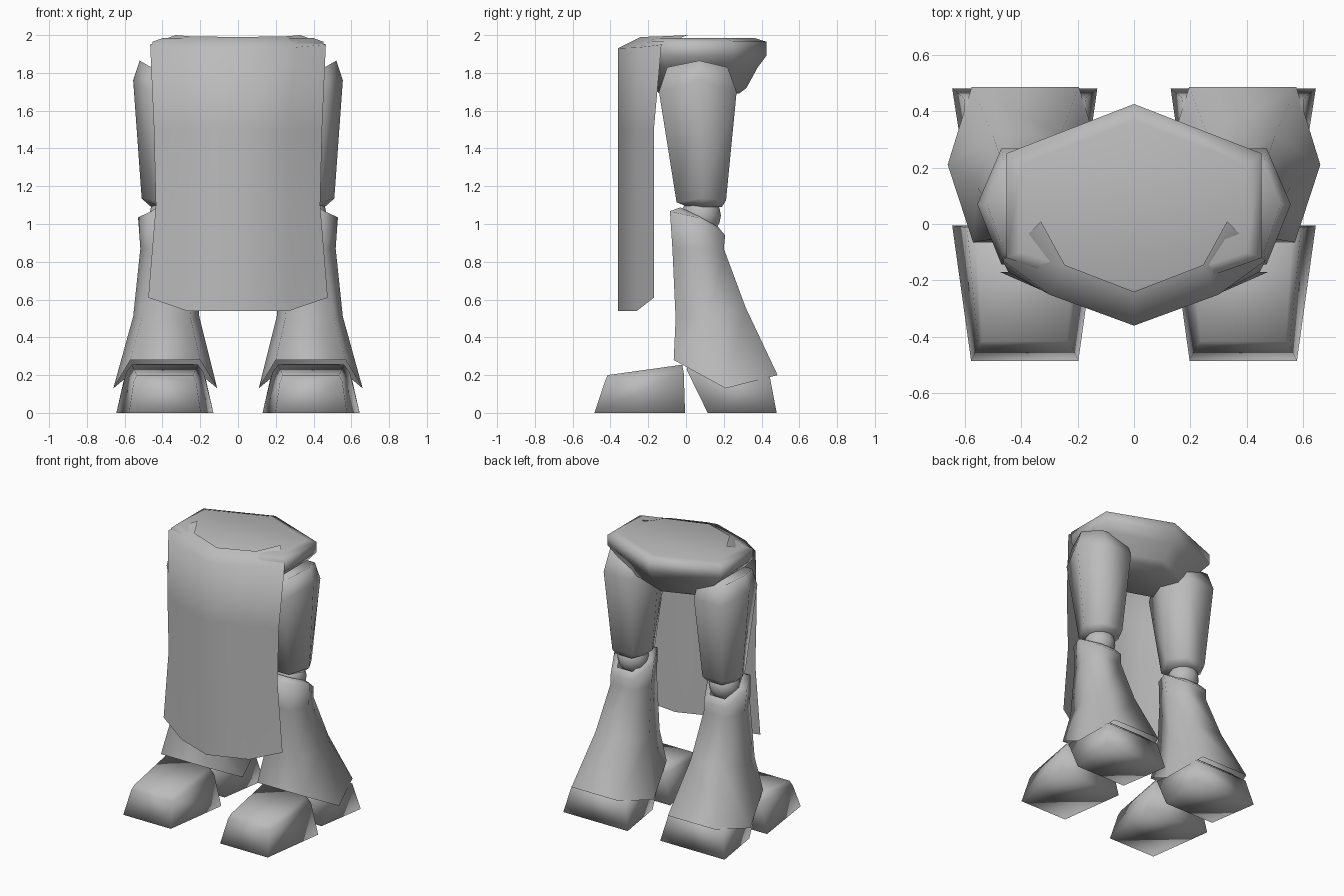
import bpy, bmesh, math
from mathutils import Vector

cube = bpy.data.objects.get("Cube")
if cube:
    bpy.data.objects.remove(cube, do_unlink=True)

grey = bpy.data.materials.new("plain_grey")
grey.use_nodes = True
grey.diffuse_color = (0.5, 0.5, 0.5, 1)
bsdf = next(n for n in grey.node_tree.nodes if n.type == 'BSDF_PRINCIPLED')
bsdf.inputs["Base Color"].default_value = (0.5, 0.5, 0.5, 1)
bsdf.inputs["Roughness"].default_value = 0.6


def finish(name, bm):
    """Turn a bmesh into a smooth grey object."""
    bmesh.ops.recalc_face_normals(bm, faces=bm.faces)
    for f in bm.faces:
        f.smooth = True
    me = bpy.data.meshes.new(name)
    bm.to_mesh(me)
    bm.free()
    me.materials.append(grey)
    obj = bpy.data.objects.new(name, me)
    bpy.context.collection.objects.link(obj)
    return obj


def loft(name, rings, closed=True, caps=(True, True)):
    """Skin a list of equal-length point rings, optionally capping the ends."""
    bm = bmesh.new()
    rows = [[bm.verts.new(p) for p in ring] for ring in rings]
    n = len(rows[0])
    for a, b in zip(rows, rows[1:]):
        for i in range(n if closed else n - 1):
            j = (i + 1) % n
            bm.faces.new((a[i], a[j], b[j], b[i]))
    if caps[0]:
        bm.faces.new(rows[0])
    if caps[1]:
        bm.faces.new(rows[-1])
    return finish(name, bm)


def hip_ring(z, w, back, side_back, side_front, front):
    """Six-sided ring with corners at the centre front and back."""
    return [(0, back, z), (w, side_back, z), (w, side_front, z),
            (0, front, z), (-w, side_front, z), (-w, side_back, z)]


def leg_ring(s, cx, half, side, back, front):
    """Six-sided ring with corners at the sides; side/back/front are
    (y, z) or (half width, y, z)."""
    (sy, sz), (bw, by, bz), (fw, fy, fz) = side, back, front
    pts = [(half, sy, sz), (bw, by, bz), (-bw, by, bz),
           (-half, sy, sz), (-fw, fy, fz), (fw, fy, fz)]
    return [(s * (cx + x), y, z) for x, y, z in pts]


def box_ring(s, cx, back, front):
    """Four-sided ring from (half width, y, z) at the back and front."""
    (bw, by, bz), (fw, fy, fz) = back, front
    return [(s * (cx + x), y, z) for x, y, z in
            ((bw, by, bz), (-bw, by, bz), (-fw, fy, fz), (fw, fy, fz))]


# Pelvis
loft("pelvis", [
    hip_ring(1.69, 0.24, 0.28, 0.19, -0.06, -0.14),
    hip_ring(1.72, 0.29, 0.32, 0.21, -0.08, -0.17),
    hip_ring(1.83, 0.40, 0.38, 0.23, -0.11, -0.24),
    hip_ring(1.89, 0.452, 0.425, 0.25, -0.12, -0.28),
    hip_ring(1.965, 0.452, 0.425, 0.25, -0.12, -0.28),
    hip_ring(1.984, 0.40, 0.365, 0.21, -0.10, -0.23),
])

# Front apron: each row gives edge, middle and centre points
apron_rows = [
    ((0.475, -0.17, 0.61), (0.27, -0.26, 0.54), (0, -0.36, 0.54)),
    ((0.435, -0.17, 1.10), (0.27, -0.26, 1.10), (0, -0.36, 1.10)),
    ((0.445, -0.17, 1.50), (0.27, -0.26, 1.50), (0, -0.36, 1.50)),
    ((0.465, -0.13, 1.95), (0.30, -0.25, 1.935), (0, -0.36, 1.93)),
    ((0.33, 0.01, 2.00), (0.245, -0.145, 1.993), (0, -0.24, 1.99)),
]
loft("apron", [[(-x, y, z) for x, y, z in r[:2]] + [r[2]] + [r[1], r[0]]
               for r in apron_rows], closed=False, caps=(False, False))

for label, s in (("left", 1), ("right", -1)):
    # Thigh: tapered shell, widest just below the hip
    loft(label + "_thigh", [
        leg_ring(s, 0.36, 0.10, (0.09, 1.09), (0.06, 0.19, 1.09), (0.06, 0.0, 1.095)),
        leg_ring(s, 0.36, 0.15, (0.085, 1.135), (0.08, 0.212, 1.125), (0.08, -0.05, 1.115)),
        leg_ring(s, 0.36, 0.195, (0.07, 1.76), (0.11, 0.268, 1.70), (0.11, -0.143, 1.70)),
        leg_ring(s, 0.36, 0.16, (0.07, 1.865), (0.10, 0.22, 1.83), (0.10, -0.10, 1.83)),
    ])

    # Knee joint
    bm = bmesh.new()
    bmesh.ops.create_uvsphere(bm, u_segments=12, v_segments=8, radius=0.105)
    bmesh.ops.translate(bm, vec=Vector((s * 0.365, 0.08, 1.045)), verts=bm.verts)
    finish(label + "_knee", bm)

    # Shin: flared open shell, higher at the front of the knee
    loft(label + "_shin", [
        leg_ring(s, 0.385, 0.275, (0.21, 0.13), (0.19, 0.485, 0.20), (0.185, -0.065, 0.28)),
        leg_ring(s, 0.38, 0.175, (0.13, 0.51), (0.12, 0.315, 0.56), (0.13, -0.055, 0.50)),
        leg_ring(s, 0.372, 0.145, (0.07, 0.87), (0.09, 0.20, 0.87), (0.09, -0.072, 0.87)),
        leg_ring(s, 0.372, 0.157, (0.06, 1.035), (0.085, 0.207, 0.94), (0.085, -0.085, 1.068)),
        leg_ring(s, 0.370, 0.10, (0.07, 1.04), (0.06, 0.17, 0.985), (0.06, -0.03, 1.088)),
    ], caps=(False, False))

    # Toe block
    loft(label + "_toe", [
        box_ring(s, 0.387, (0.257, -0.005, 0), (0.19, -0.485, 0)),
        box_ring(s, 0.387, (0.205, -0.012, 0.215), (0.165, -0.43, 0.165)),
        box_ring(s, 0.387, (0.175, -0.02, 0.255), (0.15, -0.415, 0.20)),
    ])

    # Heel block, leaning forward under the shin
    loft(label + "_heel", [
        box_ring(s, 0.387, (0.257, 0.48, 0), (0.20, 0.115, 0)),
        box_ring(s, 0.387, (0.215, 0.445, 0.185), (0.19, 0.005, 0.225)),
        box_ring(s, 0.387, (0.15, 0.36, 0.26), (0.15, 0.01, 0.26)),
    ])
